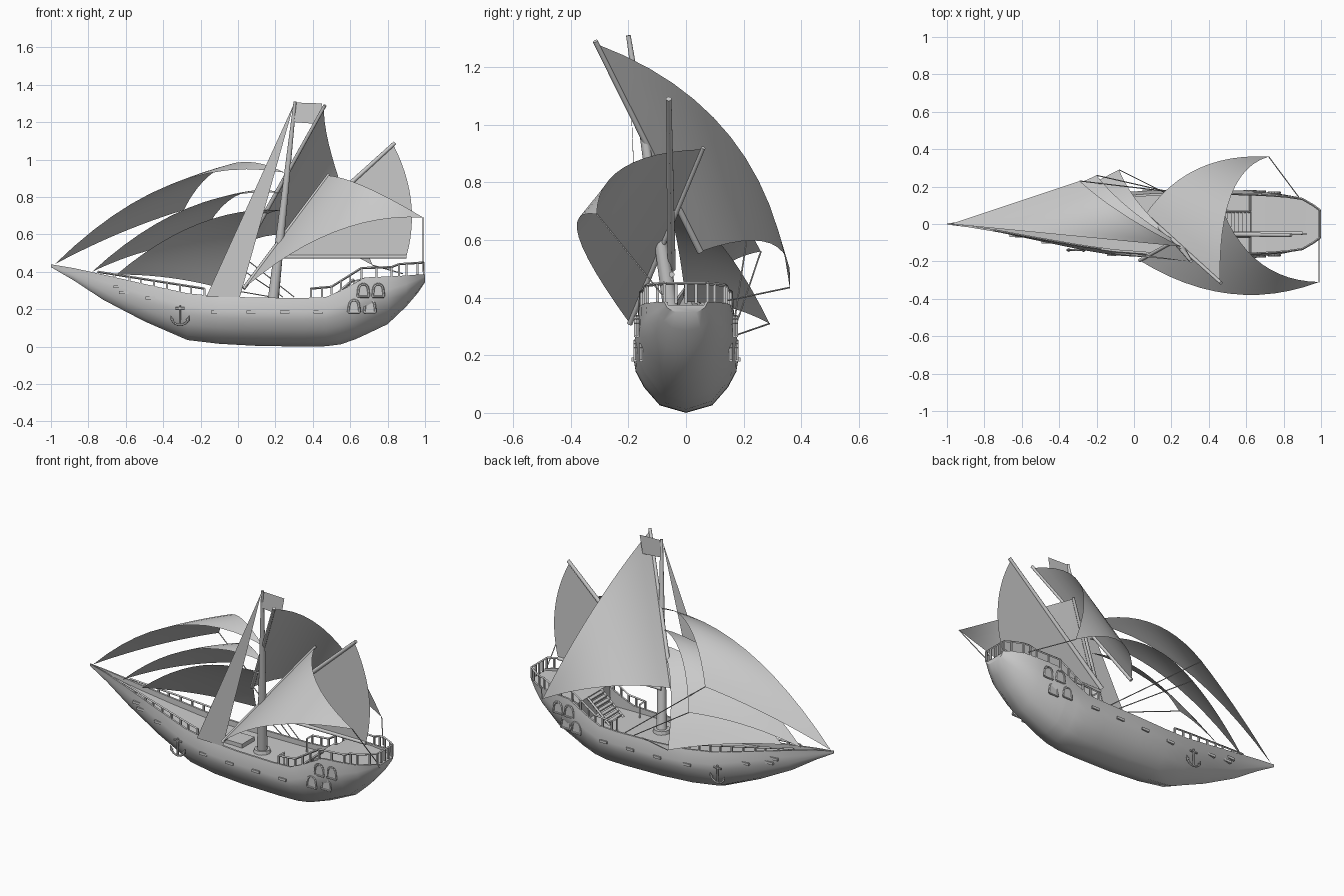
import bpy, bmesh, math
from mathutils import Vector as V, Matrix

if "Cube" in bpy.data.objects:
    bpy.data.objects.remove(bpy.data.objects["Cube"])


def finish(bm, name, angle=None):
    me = bpy.data.meshes.new(name)
    bm.to_mesh(me)
    bm.free()
    ob = bpy.data.objects.new(name, me)
    bpy.context.collection.objects.link(ob)
    if angle:
        bpy.ops.object.select_all(action='DESELECT')
        ob.select_set(True)
        bpy.context.view_layer.objects.active = ob
        bpy.ops.object.shade_smooth_by_angle(angle=math.radians(angle))
    return ob


def add_pole(bm, a, b, r1, r2=None, n=8):
    a, b = V(a), V(b)
    d = b - a
    m = Matrix.Translation((a + b) / 2) @ d.to_track_quat('Z', 'Y').to_matrix().to_4x4()
    bmesh.ops.create_cone(bm, cap_ends=True, segments=n, radius1=r1,
                          radius2=r1 if r2 is None else r2, depth=d.length, matrix=m)


def add_box(bm, c, s):
    bmesh.ops.create_cube(bm, size=1, matrix=Matrix.Translation(c) @ Matrix.Diagonal((*s, 1)))


def pole(name, a, b, r1, r2=None, n=10):
    bm = bmesh.new()
    add_pole(bm, a, b, r1, r2, n)
    return finish(bm, name, 40)


def chain(bm, pts, r, n=6):
    for a, b in zip(pts, pts[1:]):
        add_pole(bm, a, b, r, n=n)


def lerp(table, x):
    for p, q in zip(table, table[1:]):
        if x <= q[0]:
            t = (x - p[0]) / (q[0] - p[0])
            return [u + (v - u) * t for u, v in zip(p, q)]
    return list(table[-1])


# Hull stations: x, keel z, sheer z, half width at rim, half width at bilge, deck z
ST = [(-1, .425, .44, .003, .002, .435), (-.88, .355, .42, .018, .015, .40),
      (-.72, .25, .385, .045, .043, .355), (-.5, .135, .335, .085, .092, .30),
      (-.27, .035, .285, .125, .14, .25), (-.1, .015, .268, .148, .168, .235),
      (.1, .004, .262, .163, .18, .23), (.35, 0, .26, .168, .182, .23),
      (.47, .002, .265, .168, .182, .23), (.55, .012, .30, .166, .18, .23),
      (.615, .035, .335, .164, .178, .23), (.625, .038, .34, .164, .178, .355),
      (.68, .063, .37, .162, .173, .36), (.8, .12, .375, .155, .158, .365),
      (.9, .215, .38, .14, .135, .365), (.96, .285, .385, .105, .098, .37),
      (1, .345, .385, .075, .07, .375)]


def section(s):
    x, k, t, w, m, d = s
    h = t - k
    i = max(w - .012, w * .5)
    return [(0, k), (.5 * m, k + .1 * h), (.8 * m, k + .34 * h), (.96 * m, k + .55 * h),
            (m, k + .72 * h), (w, t), (i, t), (i, d), (0, d)]


def hull_y(x, z):
    pts = section(lerp(ST, x))[:6]
    for (y0, z0), (y1, z1) in zip(pts, pts[1:]):
        if z <= z1:
            return y0 + (y1 - y0) * max(0, (z - z0) / (z1 - z0))
    return pts[-1][0]


# Hull with bulwark and decks
bm = bmesh.new()
rings = []
for s in ST:
    p = section(s)
    loop = p + [(-y, z) for y, z in p[-2:0:-1]]
    rings.append([bm.verts.new((s[0], y, z)) for y, z in loop])
for a, b in zip(rings, rings[1:]):
    for i in range(len(a)):
        j = (i + 1) % len(a)
        bm.faces.new((a[i], a[j], b[j], b[i]))
bm.faces.new(rings[0])
bm.faces.new(rings[-1])
bmesh.ops.recalc_face_normals(bm, faces=bm.faces)
finish(bm, "hull", 35)

# Rails along the foredeck and around the aft deck
AFT = [(.39, .31), (.5, .32), (.66, .42), (.82, .425), (.85, .44), (1, .45)]
bm = bmesh.new()


def rail_line(xs, top):
    for s in (-1, 1):
        pts = []
        for x in xs:
            st = lerp(ST, x)
            y = s * max(0, st[3] - .006)
            pts.append((x, y, top(x)))
            add_box(bm, (x, y, (st[2] + top(x)) / 2), (.01, .01, top(x) - st[2]))
        chain(bm, pts, .006, 4)


rail_line([-.75, -.66, -.58, -.52, -.45, -.38, -.31, -.25, -.18],
          lambda x: .40 - (x + .75) * .09 / .57)
rail_line([.39, .45, .5, .55, .6, .66, .74, .82, .86, .9, .96, .993], lambda x: lerp(AFT, x)[1])
chain(bm, [(.993, -.07, .449), (.993, .07, .449)], .006, 4)
for y in (-.035, 0, .035):
    add_box(bm, (.993, y, .415), (.01, .01, .07))
for s in (-1, 1):
    chain(bm, [(.39, s * .16, .31), (.39, s * .11, .31), (.39, s * .11, .23)], .006, 4)
finish(bm, "railings")

# Stairs and deck fittings
bm = bmesh.new()
for i in range(7):
    add_box(bm, (.49 + i * .02, 0, .24 + i * .018), (.024, .13, .008))
for y in (-.067, .067):
    add_pole(bm, (.47, y, .23), (.62, y, .36), .008, n=4)
finish(bm, "stairs")
bm = bmesh.new()
add_box(bm, (.0, 0, .243), (.14, .12, .025))
add_pole(bm, (.185, -.03, .225), (.185, -.03, .25), .05, .045, 12)
finish(bm, "hatch_and_mast_collar")

# Gun ports
bm = bmesh.new()
for x, z in ((-.64, .32), (-.61, .29), (-.47, .26), (-.12, .185), (.07, .185), (.25, .185), (.43, .185)):
    for s in (-1, 1):
        add_box(bm, (x, s * hull_y(x, z), z), (.05, .016, .015))
finish(bm, "gun_ports")

# Arched stern windows
bm = bmesh.new()
for x, z in ((.67, .3), (.75, .3), (.62, .215), (.705, .215)):
    for s in (-1, 1):
        y = s * (hull_y(x, z) + .003)
        arch = [(-.03, -.032), (-.025, .01)]
        arch += [(-.024 * math.cos(t * math.pi / 6), .012 + .022 * math.sin(t * math.pi / 6)) for t in range(1, 6)]
        arch += [(.025, .01), (.03, -.032)]
        pts = [V((x + u, y, z + w)) for u, w in arch]
        chain(bm, pts + pts[:1], .007)
        bm.faces.new([bm.verts.new(p + V((0, s * .002, 0))) for p in pts])
finish(bm, "windows", 40)

# Anchors
bm = bmesh.new()
for s in (-1, 1):
    y = s * (hull_y(-.31, .19) + .012)
    chain(bm, [(-.31, y, .22), (-.31, y, .115)], .006)
    chain(bm, [(-.335, y, .205), (-.285, y, .205)], .006)
    chain(bm, [(-.31 + .047 * math.sin(t), y, .16 - .045 * math.cos(t))
               for t in [k * .35 - 1.4 for k in range(9)]], .006)
    for d in (-1, 1):
        add_pole(bm, (-.31 + d * .04, y, .14), (-.31 + d * .05, y, .165), .01, .001)
finish(bm, "anchors", 40)

# Mast, yards, boom and gaff
pole("main_mast", (.185, -.03, .22), (.305, -.2, 1.31), .03, .008, 12)
pole("main_yard", (.06, .05, .56), (.465, -.315, 1.29), .012, .009)
pole("side_yard", (.03, -.195, .31), (.485, .06, .92), .01, .008)
pole("boom", (.2, -.05, .48), (.9, -.05, .48), .01)
pole("gaff", (.19, -.05, .5), (.84, -.06, 1.09), .015, .01)


def sail(name, a, b, c, ab=(0, 0, 0), bc=(0, 0, 0), ca=(0, 0, 0), n=12):
    """Curved triangle; ab, bc, ca push out the middle of each edge."""
    a, b, c = V(a), V(b), V(c)
    mab, mbc, mca = ((p + q) / 2 + 2 * V(o) for p, q, o in ((a, b, ab), (b, c, bc), (c, a, ca)))
    bm = bmesh.new()
    g = {}
    for i in range(n + 1):
        for j in range(n + 1 - i):
            v, w = i / n, j / n
            u = 1 - v - w
            g[i, j] = bm.verts.new(a * u * u + b * v * v + c * w * w
                                   + 2 * (mab * u * v + mbc * v * w + mca * w * u))
    for i in range(n):
        for j in range(n - i):
            bm.faces.new((g[i, j], g[i + 1, j], g[i, j + 1]))
            if i + j < n - 1:
                bm.faces.new((g[i + 1, j], g[i + 1, j + 1], g[i, j + 1]))
    finish(bm, name, 60)


# Sails
sail("main_sail", (.06, .05, .56), (.46, -.31, 1.28), (.72, .36, .435),
     bc=(-.07, .13, .1), ca=(-.05, .09, .09))
sail("side_sail", (.03, -.195, .31), (.48, .06, .915), (.99, -.31, .69),
     bc=(-.05, -.09, .05), ca=(0, -.12, .11))
sail("gaff_sail", (.2, -.05, .49), (.83, -.06, 1.08), (.9, -.05, .48), bc=(.06, 0, 0))
sail("shroud", (.3, -.2, 1.3), (-.17, -.155, .265), (.01, -.16, .265), n=1)
JIBS = [((-.98, 0, .44), (.25, -.12, .93), (-.29, .23, .73), .18, .14, .02),
        ((-.78, 0, .4), (.24, -.1, .82), (-.2, .26, .56), .13, .11, .03),
        ((-.65, 0, .385), (.23, -.09, .73), (-.08, .29, .31), .10, .09, .02)]
for k, (t, h, c, l, e, f) in enumerate(JIBS):
    sail("jib_%d" % (k + 1), t, h, c, (0, 0, l), (-.04, 0, e), (0, 0, f))

# Flag
bm = bmesh.new()
bm.faces.new([bm.verts.new((x, -.195, z)) for x, z in ((.3, 1.2), (.43, 1.19), (.45, 1.3), (.305, 1.305))])
finish(bm, "flag")

# Sheet ropes
bm = bmesh.new()
for k, j in enumerate(JIBS):
    add_pole(bm, j[2], (.3 - k * .06, .16, .265), .003, n=5)
add_pole(bm, (.72, .36, .435), (.88, .145, .39), .003, n=5)
add_pole(bm, (.99, -.31, .69), (.99, -.075, .4), .003, n=5)
finish(bm, "ropes")
